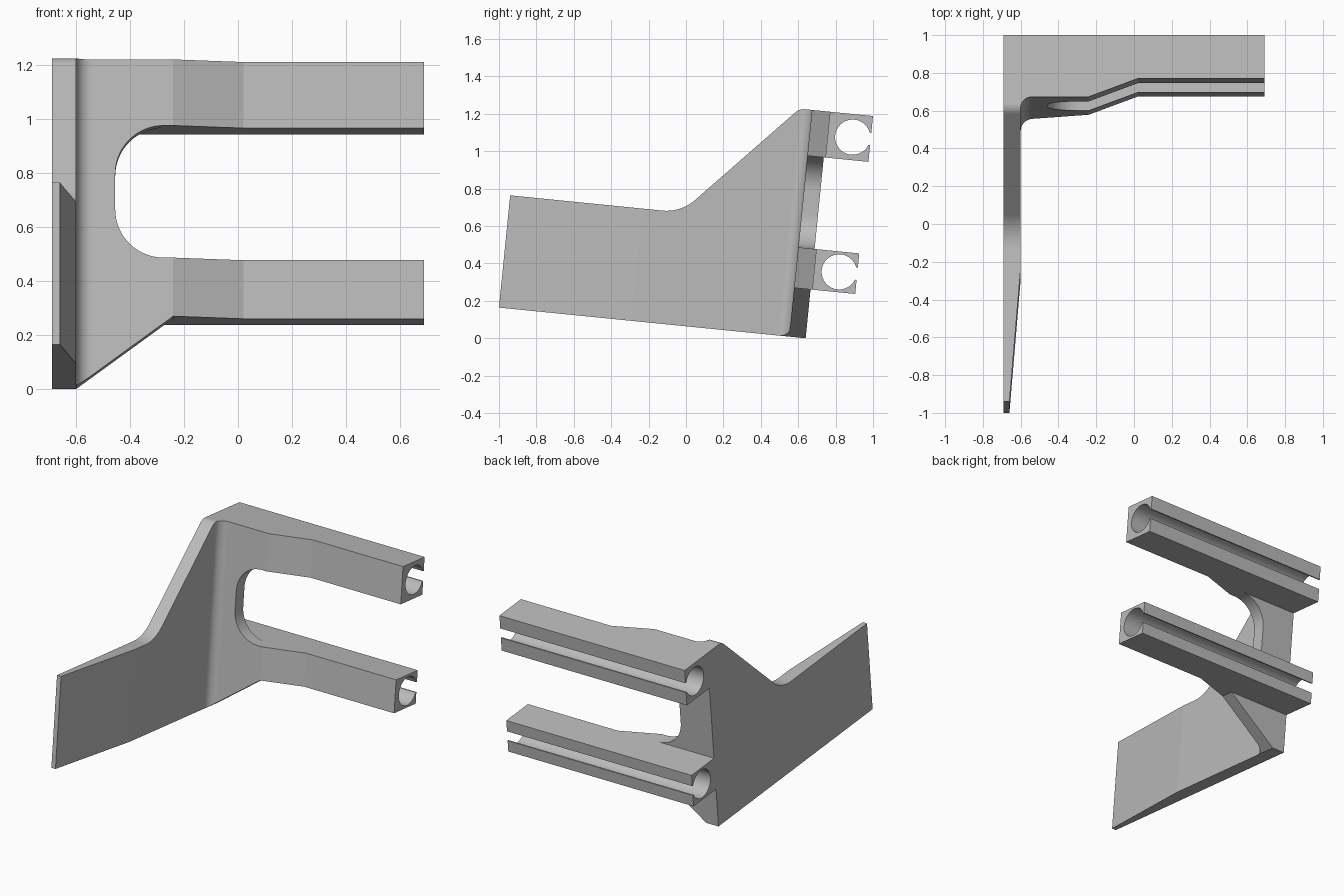
import bpy, bmesh, math
from mathutils import Vector, Matrix

cube = bpy.data.objects.get("Cube")
if cube:
    bpy.data.objects.remove(cube, do_unlink=True)

HALF = 0.69                  # half width
BACK, RAIL_BACK = 1.648, 1.888
TOP = 1.218
RAILS = [(0.262, 0.48), (0.972, TOP)]   # lower and upper rail heights


def arc(cx, cy, r, start, end, n):
    return [(cx + r * math.cos(start + (end - start) * i / n),
             cy + r * math.sin(start + (end - start) * i / n)) for i in range(n + 1)]


def fillet(before, corner, after, r, n):
    """Points that round one corner of a profile."""
    b, c, a = Vector(before), Vector(corner), Vector(after)
    d1, d2 = (b - c).normalized(), (a - c).normalized()
    half = d1.angle(d2) / 2
    centre = c + (d1 + d2).normalized() * (r / math.sin(half))
    s = c + d1 * (r / math.tan(half)) - centre
    e = c + d2 * (r / math.tan(half)) - centre
    a0 = math.atan2(s.y, s.x)
    turn = math.atan2(s.x * e.y - s.y * e.x, s.dot(e))
    return arc(centre.x, centre.y, r, a0, a0 + turn, n)


def rail(low, high):
    """C-shaped rail section with a round bore and a slot at the back."""
    mid, r, slot = (low + high) / 2, 0.094, 0.033
    phi = math.asin(slot / r)
    bore = arc(1.791, mid, r, -phi, phi - 2 * math.pi, 48)
    return [(BACK, low), (RAIL_BACK, low), (RAIL_BACK, mid - slot), *bore,
            (RAIL_BACK, mid + slot), (RAIL_BACK, high), (BACK, high)]


def prism(name, outline, place, low, high):
    """Extrude an outline; place maps (p, q, depth) to a position."""
    bm = bmesh.new()
    face = bm.faces.new([bm.verts.new(place(p, q, low)) for p, q in outline])
    moved = bmesh.ops.extrude_face_region(bm, geom=[face])["geom"]
    shift = Vector(place(0, 0, high)) - Vector(place(0, 0, low))
    bmesh.ops.translate(bm, verts=[v for v in moved if isinstance(v, bmesh.types.BMVert)], vec=shift)
    bmesh.ops.recalc_face_normals(bm, faces=bm.faces[:])
    mesh = bpy.data.meshes.new(name)
    bm.to_mesh(mesh)
    bm.free()
    ob = bpy.data.objects.new(name, mesh)
    bpy.context.collection.objects.link(ob)
    return ob


# Side profile: tall wall with both rails on its back edge
foot, peak = (0.917, 0.603), (1.493, TOP)
side = [(0, 0), (BACK, 0), *rail(*RAILS[0]), *rail(*RAILS[1])[:-1],
        *fillet((BACK, TOP), peak, foot, 0.07, 8),
        *fillet(peak, foot, (0, 0.603), 0.23, 10), (0, 0.603)]

# Plan profile: tapered wall, inner fillet, stepped arms
plan = [(-HALF, -0.1), (-0.668, -0.1), (-0.6, 0.71),
        *fillet((-0.6, 0.71), (-0.6, 1.56), (-0.24, 1.56), 0.06, 10),
        (-0.24, 1.56), (0.02, 1.657), (HALF, 1.657), (HALF, 2), (-HALF, 2)]

# Front profile: gusset below, rounded opening between the arms
low, high = RAILS[0][1], RAILS[1][0]
a, b = (-0.455, low), (-0.455, high)
front = [(-1, -0.1), (-0.736, -0.1), (-0.24, RAILS[0][0]), (1, RAILS[0][0]), (1, low),
         *fillet((1, low), a, b, 0.18, 14), *fillet(a, b, (1, high), 0.18, 14),
         (1, high), (1, 1.4), (-1, 1.4)]

bracket = prism("bracket", side, lambda p, q, d: (d, p, q), -1, 1)
helpers = [prism("plan_cutter", plan, lambda p, q, d: (p, q, d), -1, 2),
           prism("front_cutter", front, lambda p, q, d: (p, d, q), -1, 3)]
for cutter in helpers:
    cutter.hide_render = True
    mod = bracket.modifiers.new("shape", "BOOLEAN")
    mod.operation, mod.solver, mod.object = "INTERSECT", "EXACT", cutter
bpy.context.view_layer.update()
shaped = bpy.data.meshes.new_from_object(bracket.evaluated_get(bpy.context.evaluated_depsgraph_get()))
bracket.modifiers.clear()
bracket.data = shaped
for cutter in helpers:
    bpy.data.objects.remove(cutter, do_unlink=True)

# Crease where the wall taper begins, then lean the whole bracket forward
bm = bmesh.new()
bm.from_mesh(shaped)
bmesh.ops.remove_doubles(bm, verts=bm.verts[:], dist=0.0001)
for e in bm.edges:
    if all(abs(v.co.y - 0.71) < 0.002 and abs(v.co.x + 0.6) < 0.002 for v in e.verts):
        e.smooth = False
bm.transform(Matrix.Translation((0, -1, 0.164)) @ Matrix.Rotation(-math.atan(0.1), 4, "X"))
bm.to_mesh(shaped)
bm.free()

# Single grey finish
grey = bpy.data.materials.new("plain_grey")
grey.use_nodes = True
colour = (0.5, 0.5, 0.5, 1)
grey.diffuse_color = colour
grey.node_tree.nodes["Principled BSDF"].inputs["Base Color"].default_value = colour
shaped.materials.clear()
shaped.materials.append(grey)

bpy.ops.object.select_all(action="DESELECT")
bracket.select_set(True)
bpy.context.view_layer.objects.active = bracket
bpy.ops.object.shade_smooth_by_angle(angle=math.radians(15))
bracket.modifiers.new("even_shading", "WEIGHTED_NORMAL").keep_sharp = True
